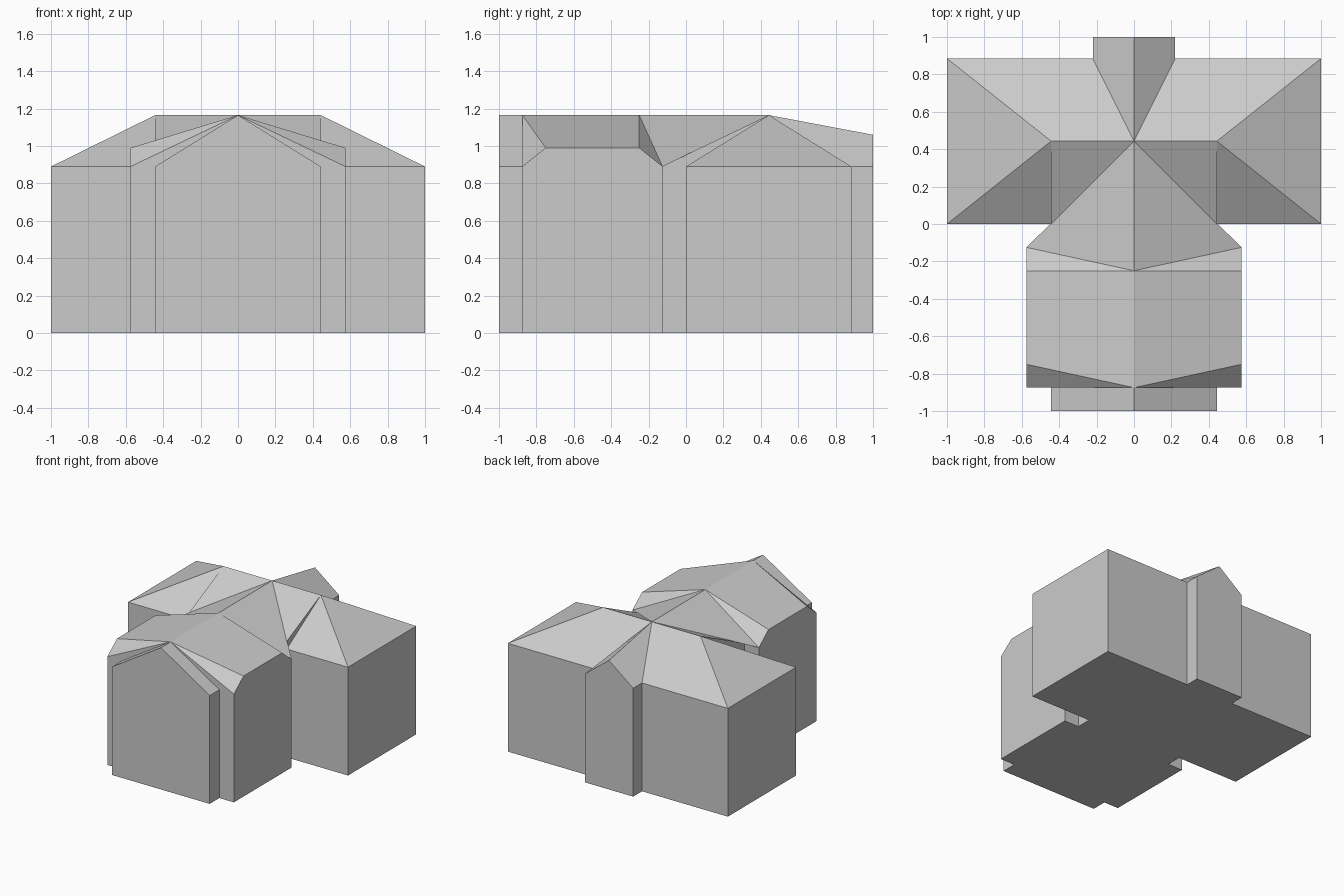
import bpy, bmesh

if "Cube" in bpy.data.objects:
    bpy.data.objects.remove(bpy.data.objects["Cube"])

R, E, H = 0.443, 0.89, 1.165      # ridge half-length, eave height, ridge height
W, D, B = 0.575, 0.885, 0.22      # wide wing, main hall back, back bay
M = 0.953                         # height of the link roof over the inner corner
F, K, G = -0.875, -0.125, 0.99    # wide wing front, wide wing back, clipped eave


def part(name, faces):
    """Right half from faces (counterclockwise from outside), mirrored in x."""
    bm = bmesh.new()
    for f in faces:
        bm.faces.new([bm.verts.new(p) for p in f])
    bmesh.ops.remove_doubles(bm, verts=bm.verts, dist=1e-4)
    mesh = bpy.data.meshes.new(name)
    bm.to_mesh(mesh)
    bm.free()
    ob = bpy.data.objects.new(name, mesh)
    bpy.context.collection.objects.link(ob)
    mod = ob.modifiers.new("mirror", 'MIRROR')
    mod.use_axis[0] = True
    mod.use_clip = True
    return ob


# Walls and floor follow the half footprint
path = [(0, -1), (R, -1), (R, F), (W, F), (W, K), (R, K), (R, 0),
        (1, 0), (1, D), (B, D), (B, 1), (0, 1)]
part("walls", [[(*a, 0), (*b, 0), (*b, E), (*a, E)] for a, b in zip(path, path[1:])])
part("floor", [[(x, y, 0) for x, y in reversed(path)]])

apex = (0, R, H)
end = (R, R, H)

# Hipped roof of the main hall
part("hall_roof", [
    [end, (R, 0, E), (1, 0, E)],
    [end, (1, 0, E), (1, D, E)],
    [apex, end, (1, D, E), (B, D, E)],
])

# Gabled bay at the back
part("back_bay_roof", [
    [apex, (B, D, E), (B, 1, E), (0, 1, 1.06)],
    [(B, 1, E), (0, 1, E), (0, 1, 1.06)],
])

# Link roof between hall and front wing, with its cheeks
part("link_roof", [
    [apex, (0, -0.25, H), (W, K, E)],
    [apex, (R, 0, M), end],
    [(R, 0, E), end, (R, 0, M)],
    [(R, K, E), (R, 0, E), (R, 0, M), (R, K, M)],
    [(W, K, E), (R, K, E), (R, K, M)],
])

# Front wing roof with clipped corners
part("front_wing_roof", [
    [(0, F, H), (W, -0.75, G), (W, -0.25, G), (0, -0.25, H)],
    [(0, F, H), (W, F, E), (W, -0.75, G)],
    [(0, -0.25, H), (W, -0.25, G), (W, K, E)],
    [(W, F, E), (W, K, E), (W, -0.25, G), (W, -0.75, G)],
    [(R, F, E), (W, F, E), (0, F, H)],
])

# Gabled bay at the front
part("front_bay_roof", [
    [(0, -1, E), (R, -1, E), (0, -1, H)],
    [(0, -1, H), (R, -1, E), (R, F, E), (0, F, H)],
])
